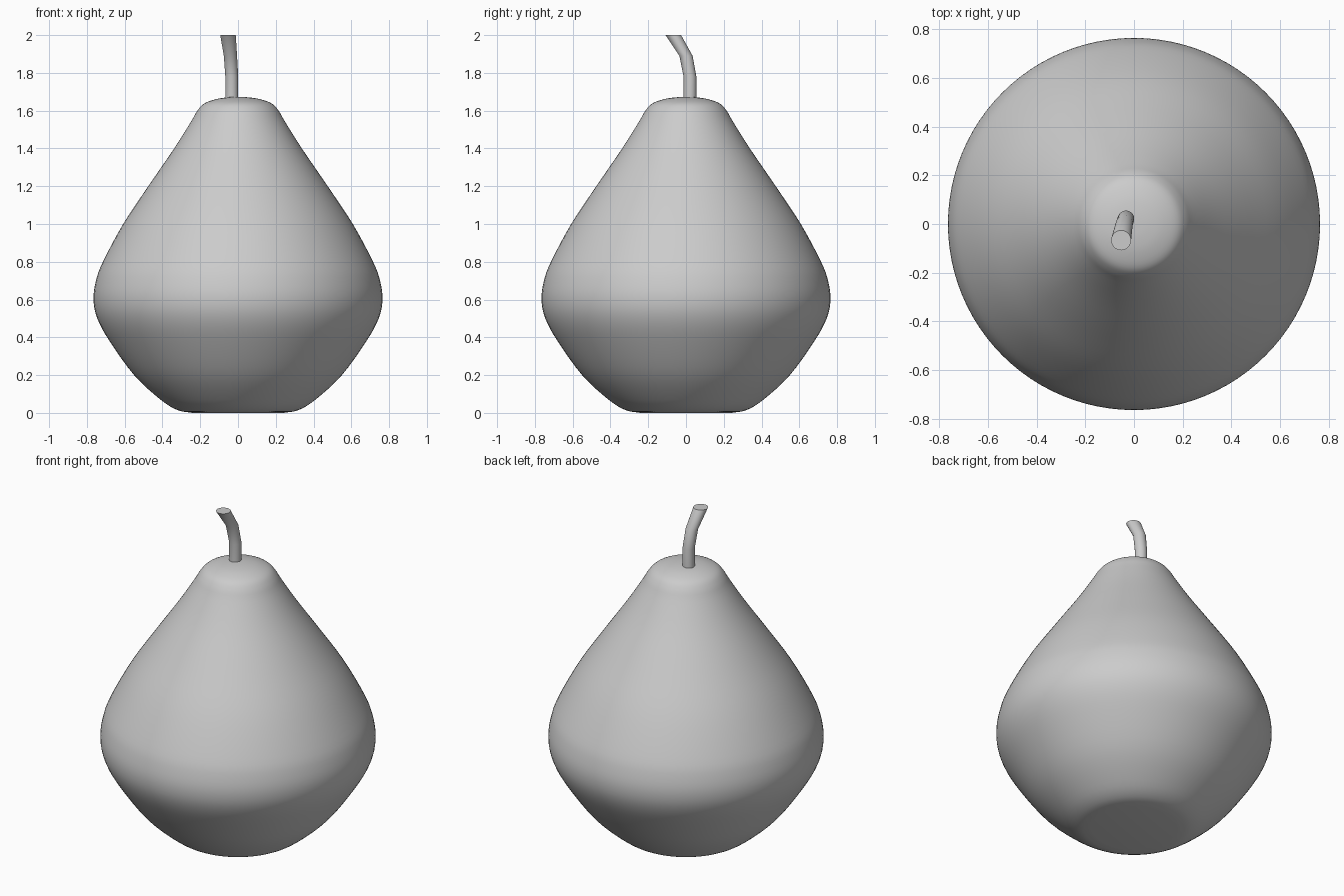
import bpy, bmesh, math
from mathutils import Vector

if "Cube" in bpy.data.objects:
    bpy.data.objects.remove(bpy.data.objects["Cube"])


def loft(name, rings, sides):
    """Skin horizontal circles given as (x, y, z, radius), with capped ends."""
    bm = bmesh.new()
    loops = []
    for x, y, z, r in rings:
        loops.append([bm.verts.new((x + r * math.cos(2 * math.pi * i / sides),
                                    y + r * math.sin(2 * math.pi * i / sides), z))
                      for i in range(sides)])
    for a, b in zip(loops, loops[1:]):
        for i in range(sides):
            j = (i + 1) % sides
            bm.faces.new((a[i], a[j], b[j], b[i]))
    bm.faces.new(loops[0][::-1])
    bm.faces.new(loops[-1])
    mesh = bpy.data.meshes.new(name)
    bm.to_mesh(mesh)
    bm.free()
    obj = bpy.data.objects.new(name, mesh)
    bpy.context.collection.objects.link(obj)
    bpy.ops.object.select_all(action='DESELECT')
    obj.select_set(True)
    bpy.context.view_layer.objects.active = obj
    bpy.ops.object.shade_smooth_by_angle(angle=math.radians(30))
    return obj


def smooth_profile(points, steps):
    """Catmull-Rom curve through (radius, z) points."""
    p = [Vector(q) for q in points]
    p = [2 * p[0] - p[1]] + p + [2 * p[-1] - p[-2]]
    out = []
    for a, b, c, d in zip(p, p[1:], p[2:], p[3:]):
        for k in range(steps):
            t = k / steps
            out.append(0.5 * (2 * b + (c - a) * t + (2 * a - 5 * b + 4 * c - d) * t * t
                              + (3 * b - a - 3 * c + d) * t ** 3))
    return out + [p[-2]]


# Pear body: lathed outline from flat base to rounded crown
outline = [(0.24, 0.0), (0.32, 0.015), (0.41, 0.07), (0.55, 0.20), (0.68, 0.38),
           (0.745, 0.50), (0.765, 0.60), (0.752, 0.70), (0.715, 0.80), (0.608, 1.0),
           (0.475, 1.2), (0.338, 1.4), (0.25, 1.54), (0.215, 1.60), (0.18, 1.637),
           (0.12, 1.66), (0.06, 1.67), (0.005, 1.673)]
loft("pear_body", [(0, 0, z, r) for r, z in smooth_profile(outline, 4)], 96)

# Stem: bent tube flaring towards its flat tip
loft("stem", [(-0.033, 0.021, 1.64, 0.034), (-0.033, 0.021, 1.78, 0.034),
              (-0.040, 0.0, 1.89, 0.035), (-0.053, -0.067, 2.0, 0.041)], 32)
